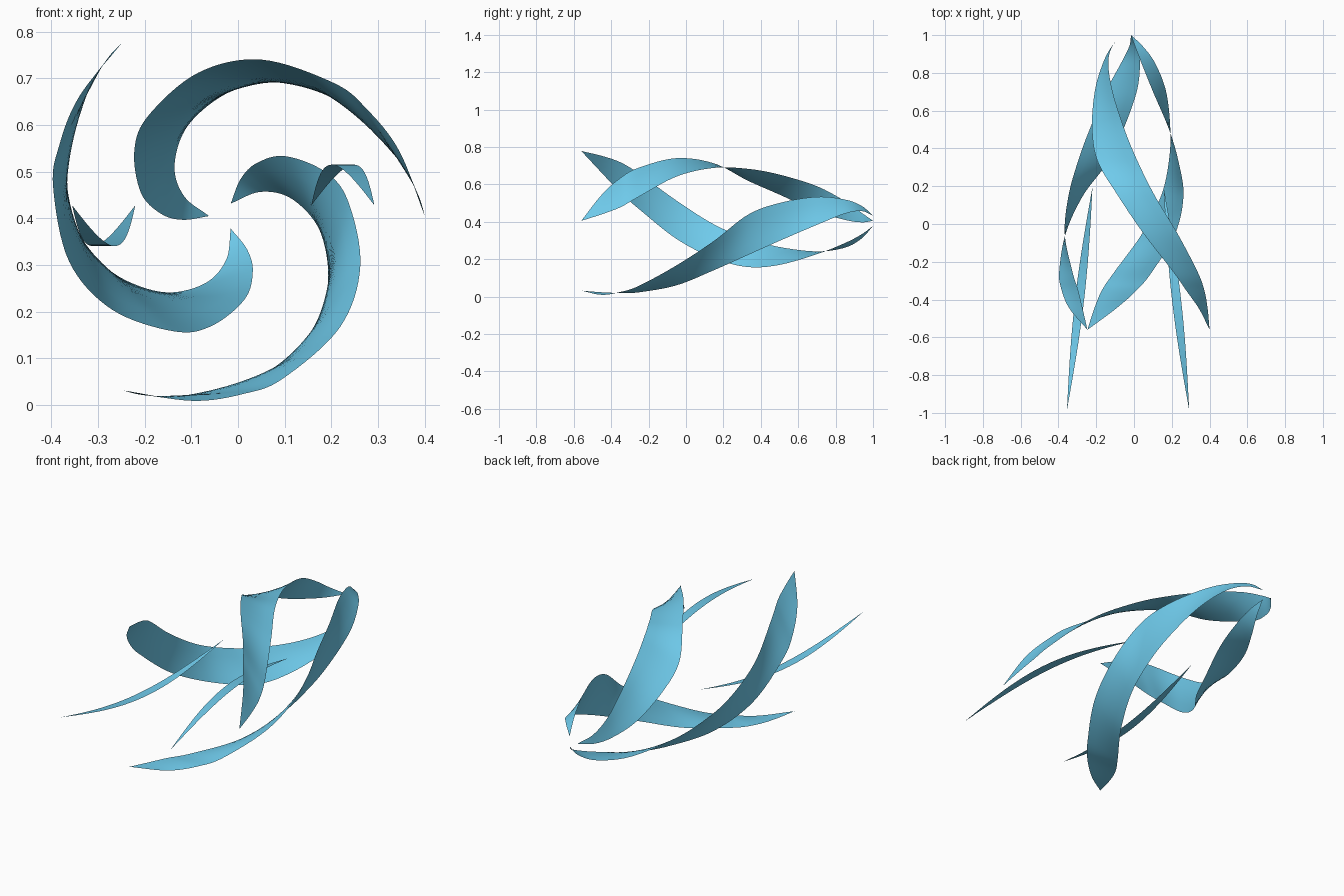
import bpy, math

if "Cube" in bpy.data.objects:
    bpy.data.objects.remove(bpy.data.objects["Cube"])

CX, CZ = -0.031, 0.405          # swirl axis (runs along y)

mat = bpy.data.materials.new("sky_blue")
mat.diffuse_color = (0.16, 0.6, 0.84, 1)
mat.use_nodes = True
mat.node_tree.nodes["Principled BSDF"].inputs["Base Color"].default_value = mat.diffuse_color


def spline(rows, steps):
    """Smooth curve through rows of values (Catmull-Rom)."""
    first = [2 * a - b for a, b in zip(rows[0], rows[1])]
    last = [2 * a - b for a, b in zip(rows[-1], rows[-2])]
    pts = [first] + rows + [last]
    out = []
    for i in range(1, len(pts) - 2):
        for s in range(steps):
            t = s / steps
            out.append([0.5 * (2 * b + (c - a) * t + (2 * a - 5 * b + 4 * c - d) * t * t
                               + (3 * b - a - 3 * c + d) * t ** 3)
                        for a, b, c, d in zip(*pts[i - 1:i + 3])])
    return out + [rows[-1]]


def ribbon(name, rows, angle, cols=4):
    """Sheet between two edges; rows hold y, x1, z1, x2, z2. Turned about the swirl axis."""
    ca, sa = math.cos(angle), math.sin(angle)
    verts, faces = [], []
    for y, x1, z1, x2, z2 in rows:
        for j in range(cols + 1):
            f = j / cols
            x, z = x1 + (x2 - x1) * f - CX, z1 + (z2 - z1) * f - CZ
            verts.append((CX + x * ca - z * sa, y, CZ + x * sa + z * ca))
    n = cols + 1
    for i in range(len(rows) - 1):
        for j in range(cols):
            a = i * n + j
            faces.append((a, a + 1, a + n + 1, a + n))
    me = bpy.data.meshes.new(name)
    me.from_pydata(verts, [], faces)
    me.validate()
    me.materials.append(mat)
    me.shade_smooth()
    ob = bpy.data.objects.new(name, me)
    bpy.context.collection.objects.link(ob)


# Three large swirl blades: y, outer edge x z, inner edge x z
blade = [
    [-0.56, 0.40, 0.405, 0.40, 0.405],
    [-0.45, 0.345, 0.545, 0.39, 0.44],
    [-0.35, 0.275, 0.635, 0.372, 0.478],
    [-0.25, 0.205, 0.69, 0.335, 0.535],
    [-0.05, 0.05, 0.74, 0.23, 0.642],
    [0.15, -0.085, 0.712, 0.11, 0.688],
    [0.33, -0.192, 0.62, 0.02, 0.683],
    [0.50, -0.222, 0.545, -0.05, 0.652],
    [0.70, -0.208, 0.455, -0.113, 0.59],
    [0.85, -0.165, 0.41, -0.136, 0.51],
    [0.94, -0.118, 0.397, -0.115, 0.447],
    [1.00, -0.062, 0.405, -0.062, 0.405],
]
for k in range(3):
    ribbon(f"swirl_blade_{k + 1}", spline(blade, 8), k * math.tau / 3)

# Two slim streamers, arched up on the right and down on the left
N = 40
for name, x0, x1, side in (("right_streamer", 0.292, 0.157, 1),
                           ("left_streamer", -0.355, -0.22, -1)):
    rows = []
    for i in range(N + 1):
        t = i / N
        s = math.sin(math.pi * t)
        x = x0 + (x1 - x0) * t
        y = -0.985 + 1.18 * t
        z = 0.428 + side * 0.087 * s
        w = 0.024 * s
        rows.append([y, x - w, z, x + w, z])
    ribbon(name, rows, 0, 2)
